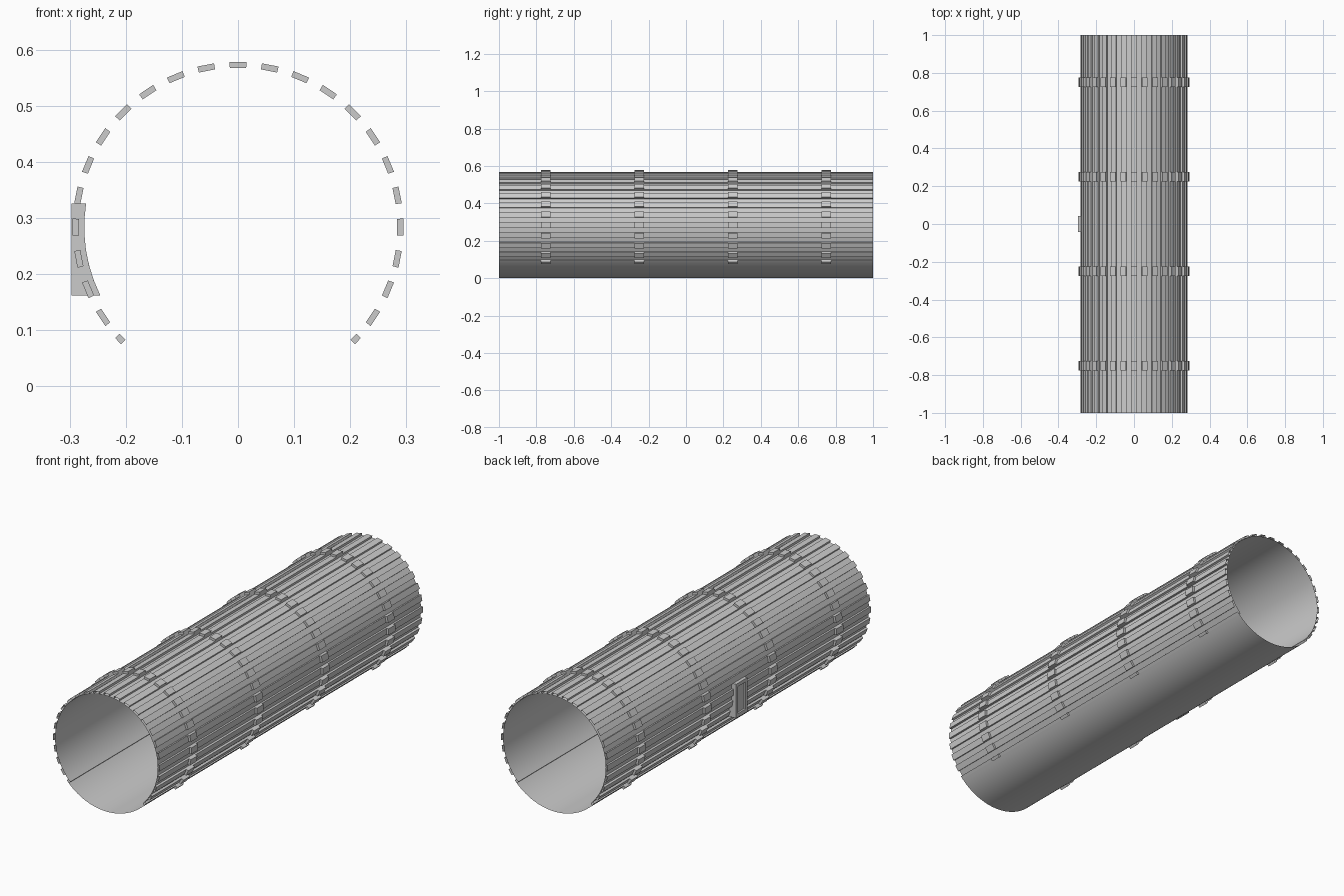
import bpy, math

if "Cube" in bpy.data.objects:
    bpy.data.objects.remove(bpy.data.objects["Cube"])

CZ = 0.284          # height of the tube axis
R, GROOVE = 0.284, 0.274
PITCH, HALF = 11.25, 2.95
A0, A1 = -45.0, 225.0


def polar(r, deg):
    a = math.radians(deg)
    return (r * math.cos(a), CZ + r * math.sin(a))


def make(name, verts, faces, smooth=False):
    me = bpy.data.meshes.new(name)
    me.from_pydata(verts, [], faces)
    me.update()
    for p in me.polygons:
        p.use_smooth = smooth
    ob = bpy.data.objects.new(name, me)
    bpy.context.collection.objects.link(ob)
    return ob


def sheet(name, profile, smooth):
    """Open profile swept along the tube length."""
    n = len(profile)
    verts = [(x, y, z) for y in (-1, 1) for x, z in profile]
    faces = [(i, i + n, i + n + 1, i + 1) for i in range(n - 1)]
    return make(name, verts, faces, smooth)


def prism(profile, y0, y1, verts, faces):
    """Closed profile extruded in y, appended to verts and faces."""
    b, n = len(verts), len(profile)
    verts += [(x, y, z) for y in (y0, y1) for x, z in profile]
    faces.append(tuple(b + i for i in range(n)))
    faces.append(tuple(b + n + i for i in reversed(range(n))))
    for i in range(n):
        j = (i + 1) % n
        faces.append((b + j, b + i, b + n + i, b + n + j))


def clamp(a):
    return max(A0, min(A1, a))


# Ribbed outer shell
ribs = [A0 + i * PITCH for i in range(25)]
profile = []
for a in ribs:
    lo, hi = clamp(a - HALF), clamp(a + HALF)
    if a > A0:
        profile.append(polar(GROOVE, lo))
    profile += [polar(R, lo), polar(R, hi)]
    if a < A1:
        profile.append(polar(GROOVE, hi))
sheet("ribbed_shell", profile, False)

# Smooth lining under the ribs
sheet("inner_lining", [polar(GROOVE - 0.001, A0 + i * 270 / 72) for i in range(73)], True)

# Smooth floor, with its edges stepping in to the lining
sheet("curved_floor", [polar(R, A1 + i * 90 / 32) for i in range(33)], True)
for side, a in (("right", A0), ("left", A1)):
    sheet(side + "_floor_seam", [polar(R, a), polar(GROOVE - 0.001, a)], False)

# Bands of raised blocks on the ribs
for k, y in enumerate((-0.75, -0.25, 0.25, 0.75)):
    verts, faces = [], []
    for a in ribs:
        lo, hi = clamp(a - HALF), clamp(a + HALF)
        block = [polar(R, lo), polar(R + 0.011, lo), polar(R + 0.011, hi), polar(R, hi)]
        prism(block, y - 0.025, y + 0.025, verts, faces)
    make("band_blocks_%d" % (k + 1), verts, faces)


# Side hatch frame whose back follows the shell
def hatch_profile(x_out, z0, z1, steps=6):
    r = GROOVE
    back = []
    for i in range(steps + 1):
        z = z0 + (z1 - z0) * i / steps
        back.append((-math.sqrt(r * r - (z - CZ) ** 2), z))
    return back + [(x_out, z1), (x_out, z0)]


verts, faces = [], []
XO = -0.297
for y0, y1 in ((-0.043, -0.028), (0.028, 0.043)):
    prism(hatch_profile(XO, 0.162, 0.326), y0, y1, verts, faces)
for z0, z1 in ((0.162, 0.180), (0.310, 0.326)):
    prism(hatch_profile(XO, z0, z1), -0.028, 0.028, verts, faces)
make("side_hatch_frame", verts, faces)

verts, faces = [], []
prism(hatch_profile(-0.288, 0.180, 0.310), -0.028, 0.028, verts, faces)
make("side_hatch_panel", verts, faces)
